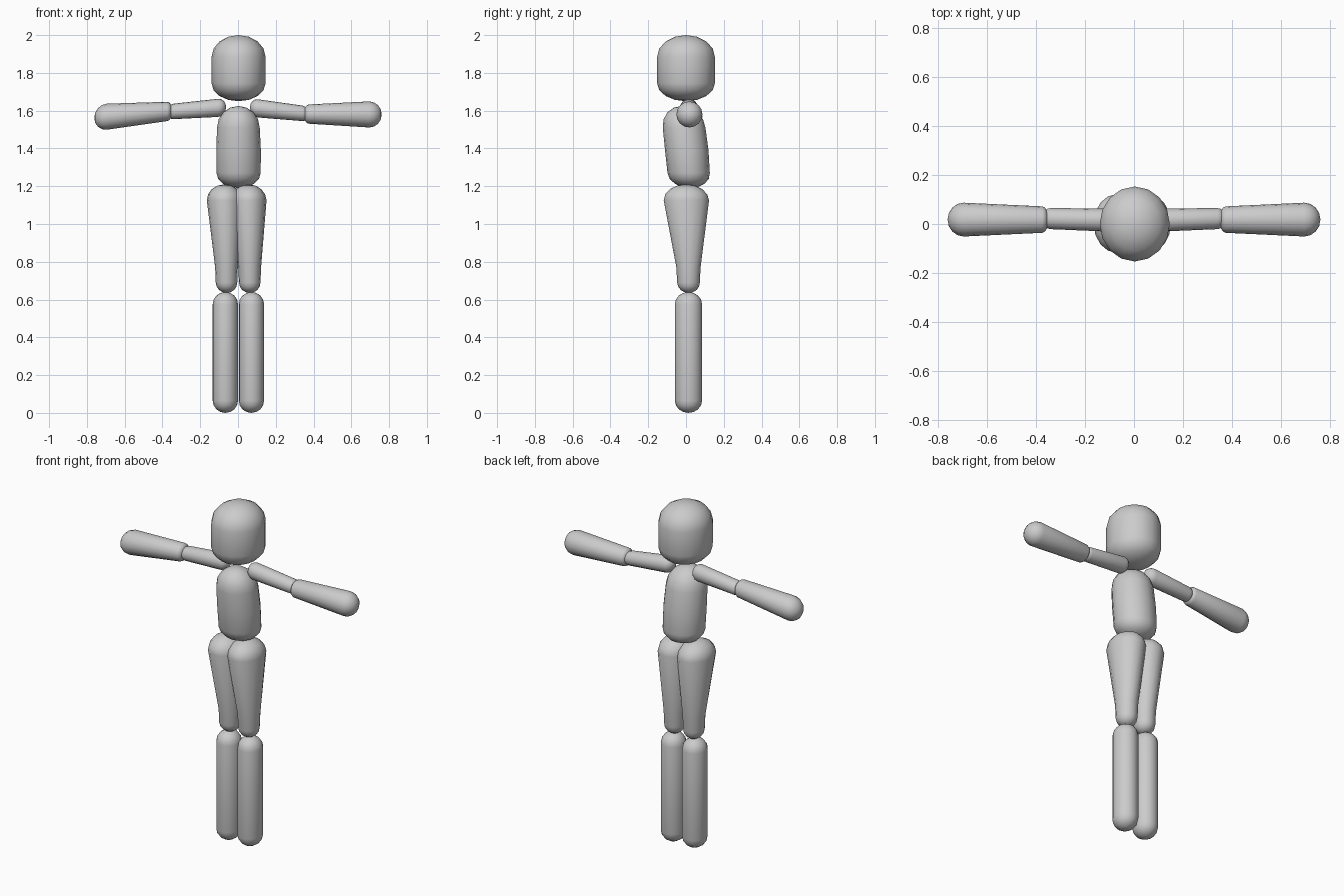
import bpy, bmesh, math
from mathutils import Vector

if "Cube" in bpy.data.objects:
    bpy.data.objects.remove(bpy.data.objects["Cube"])

grey = bpy.data.materials.new("plain_grey")
grey.diffuse_color = (0.6, 0.6, 0.6, 1)
grey.use_nodes = True
grey.node_tree.nodes["Principled BSDF"].inputs["Base Color"].default_value = grey.diffuse_color
SIDES, RINGS = 16, 4


def capsule(name, rings, cap_a, cap_b, axis='Z'):
    """Rounded limb: rings are (centre, half width, half depth); caps bulge past both ends."""
    along = Vector((1, 0, 0)) if axis == 'X' else Vector((0, 0, 1))
    u = Vector((0, 0, 1)) if axis == 'X' else Vector((1, 0, 0))
    v = Vector((0, 1, 0))
    first, last = Vector(rings[0][0]), Vector(rings[-1][0])
    sign = 1 if (last - first).dot(along) > 0 else -1
    tilt = (last - first) / abs((last - first).dot(along))
    loops = []
    angles = [math.pi / 2 * i / RINGS for i in range(RINGS)]
    for a in reversed(angles[1:]):
        c = math.cos(a)
        loops.append((first - tilt * cap_a * math.sin(a), rings[0][1] * c, rings[0][2] * c))
    loops += [(Vector(c), w, d) for c, w, d in rings]
    for a in angles[1:]:
        c = math.cos(a)
        loops.append((last + tilt * cap_b * math.sin(a), rings[-1][1] * c, rings[-1][2] * c))

    bm = bmesh.new()
    verts = []
    for centre, w, d in loops:
        verts.append([bm.verts.new(centre + u * w * math.cos(2 * math.pi * k / SIDES)
                                   + v * d * math.sin(2 * math.pi * k / SIDES))
                      for k in range(SIDES)])
    for a, b in zip(verts, verts[1:]):
        for k in range(SIDES):
            n = (k + 1) % SIDES
            bm.faces.new((a[k], a[n], b[n], b[k]))
    tips = (bm.verts.new(first - tilt * cap_a), bm.verts.new(last + tilt * cap_b))
    for tip, ring in zip(tips, (verts[0], verts[-1])):
        for k in range(SIDES):
            bm.faces.new((tip, ring[k], ring[(k + 1) % SIDES]))
    bmesh.ops.recalc_face_normals(bm, faces=bm.faces[:])
    for f in bm.faces:
        f.smooth = True
    mesh = bpy.data.meshes.new(name)
    bm.to_mesh(mesh)
    bm.free()
    mesh.materials.append(grey)
    obj = bpy.data.objects.new(name, mesh)
    bpy.context.collection.objects.link(obj)
    return obj


# head and torso
capsule("head", [((0.003, 0, 1.745), 0.143, 0.153), ((0.003, 0, 1.885), 0.143, 0.153)], 0.095, 0.115)
capsule("torso", [((0.003, 0.014, 1.27), 0.117, 0.112), ((0.003, 0.004, 1.39), 0.118, 0.115),
                  ((0.002, -0.01, 1.51), 0.113, 0.113)], 0.08, 0.115)

# legs: tapered thigh above a straight lower leg
for side, hip, knee, shin in (("left", -0.07, -0.061, -0.067), ("right", 0.056, 0.062, 0.071)):
    capsule(side + "_thigh", [((knee, 0.013, 0.69), 0.057, 0.06), ((knee, 0.013, 0.77), 0.06, 0.064),
                              ((hip, 0.002, 1.125), 0.095, 0.12)], 0.055, 0.085)
    capsule(side + "_lower_leg", [((shin, 0.013, 0.065), 0.067, 0.072),
                                  ((shin, 0.013, 0.575), 0.067, 0.072)], 0.065, 0.065)

# arms: thin upper arm and a thicker rounded forearm
for side, s, z in (("left", -1, (1.615, 1.596, 1.596, 1.568)), ("right", 1, (1.612, 1.586, 1.582, 1.58))):
    capsule(side + "_upper_arm", [((s * 0.105, 0.016, z[0]), 0.048, 0.047),
                                  ((s * 0.34, 0.022, z[1]), 0.041, 0.043)], 0.042, 0.035, 'X')
    capsule(side + "_forearm", [((s * 0.375, 0.018, z[2]), 0.051, 0.054),
                                ((s * 0.695, 0.018, z[3]), 0.069, 0.069)], 0.027, 0.066, 'X')
